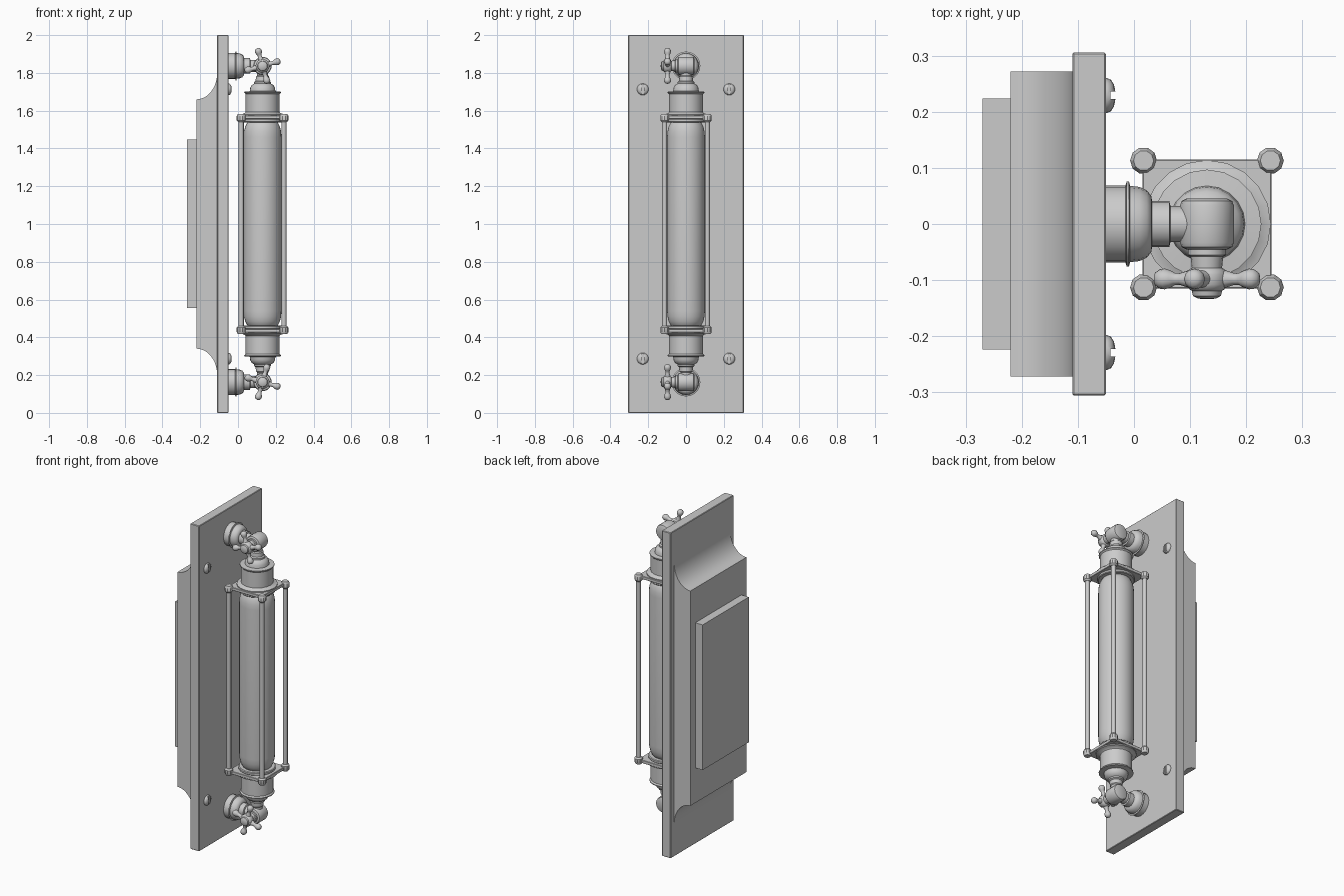
import bpy, bmesh, math
from mathutils import Matrix, Vector

if "Cube" in bpy.data.objects:
    bpy.data.objects.remove(bpy.data.objects["Cube"])

LX, VZ = 0.13, 1.837          # lamp axis x, valve height
TO_X = Matrix.Rotation(math.pi / 2, 4, 'Y')
TO_FRONT = Matrix.Rotation(math.pi / 2, 4, 'X')


def finish(name, bm, mirror=(), smooth=None):
    """Origins sit at mid height so mirroring makes the lower half."""
    bmesh.ops.remove_doubles(bm, verts=bm.verts, dist=1e-5)
    bmesh.ops.recalc_face_normals(bm, faces=bm.faces)
    bmesh.ops.translate(bm, verts=bm.verts, vec=(0, 0, -1))
    me = bpy.data.meshes.new(name)
    bm.to_mesh(me)
    bm.free()
    ob = bpy.data.objects.new(name, me)
    bpy.context.collection.objects.link(ob)
    ob.location.z = 1
    if smooth:
        bpy.ops.object.select_all(action='DESELECT')
        ob.select_set(True)
        bpy.context.view_layer.objects.active = ob
        bpy.ops.object.shade_smooth_by_angle(angle=math.radians(smooth))
    if mirror:
        m = ob.modifiers.new("mirror", 'MIRROR')
        m.use_axis = ['X' in mirror, 'Y' in mirror, 'Z' in mirror]
        m.use_mirror_merge = False
    return ob


def lathe(bm, profile, origin, rot=Matrix.Identity(4), n=16):
    mat = Matrix.Translation(origin) @ rot
    rings = []
    for r, t in profile:
        ring = []
        for i in range(n):
            a = 2 * math.pi * i / n
            ring.append(bm.verts.new(mat @ Vector((max(r, 1e-7) * math.cos(a), max(r, 1e-7) * math.sin(a), t))))
        rings.append(ring)
    for a, b in zip(rings, rings[1:]):
        for i in range(n):
            j = (i + 1) % n
            bm.faces.new((a[i], a[j], b[j], b[i]))


def turned(name, profile, origin, rot=Matrix.Identity(4), n=16, mirror="Z", smooth=40):
    bm = bmesh.new()
    lathe(bm, profile, origin, rot, n)
    return finish(name, bm, mirror, smooth)


def box(name, lo, hi, bevel=0, mirror=()):
    bm = bmesh.new()
    lo, hi = Vector(lo), Vector(hi)
    bmesh.ops.create_cube(bm, size=1, matrix=Matrix.Translation((lo + hi) / 2) @ Matrix.Diagonal((*(hi - lo), 1)))
    if bevel:
        bmesh.ops.bevel(bm, geom=bm.edges[:], offset=bevel, segments=1, affect='EDGES')
    return finish(name, bm, mirror)


# wall plate and raised rear panel
box("wall_plate", (-0.11, -0.306, 0), (-0.05, 0.306, 2), 0.003)
box("rear_panel", (-0.27, -0.224, 0.555), (-0.219, 0.224, 1.447))

# rear block with coved ends
bm = bmesh.new()
arc = [(-0.22 + 0.11 * math.cos(t), 1.80 - 0.14 * math.sin(t)) for t in [math.pi / 2 * i / 12 for i in range(13)]]
outline = arc + [(x, 2 - z) for x, z in reversed(arc)]
face = bm.faces.new([bm.verts.new((x, -0.272, z)) for x, z in outline])
ext = bmesh.ops.extrude_face_region(bm, geom=[face], use_keep_orig=True)
bmesh.ops.translate(bm, verts=[v for v in ext["geom"] if isinstance(v, bmesh.types.BMVert)], vec=(0, 0.544, 0))
finish("rear_coved_block", bm, smooth=30)

# slotted plate screws
cutter = box("screw_slot_cutter", (-0.042, 0.223, 1.66), (-0.02, 0.236, 1.77))
cutter.hide_render = True
cutter.hide_viewport = True
screw = turned("plate_screws", [(0, -0.005), (0.031, -0.005), (0.031, 0.002), (0.028, 0.009),
                                (0.020, 0.014), (0.010, 0.0165), (0, 0.017)],
               (-0.05, 0.229, 1.713), TO_X, 16, "")
cut = screw.modifiers.new("slot", 'BOOLEAN')
cut.operation, cut.object, cut.solver = 'DIFFERENCE', cutter, 'EXACT'
mir = screw.modifiers.new("mirror", 'MIRROR')
mir.use_axis = [False, True, True]
mir.use_mirror_merge = False

# glass tube
top = [(0.1, 1.46), (0.098, 1.49), (0.092, 1.515), (0.082, 1.535), (0.066, 1.55), (0.066, 1.58), (0, 1.58)]
turned("glass_tube", [(r, 2 - z) for r, z in reversed(top)] + top, (LX, 0, 0), n=32, mirror="")

# cage: square plate, ring, rods and corner knobs
box("cage_end_plate", (LX - 0.115, -0.115, 1.556), (LX + 0.115, 0.115, 1.575), 0.002, "Z")
turned("cage_ring", [(0, 1.538), (0.1, 1.538), (0.104, 1.542), (0.104, 1.552), (0.1, 1.556), (0, 1.556)], (LX, 0, 0), n=24)
rods, knobs = bmesh.new(), bmesh.new()
for sx in (-1, 1):
    for sy in (-1, 1):
        o = (LX + sx * 0.113, sy * 0.113, 0)
        lathe(rods, [(0, 0.43), (0.0135, 0.43), (0.0135, 1.57), (0, 1.57)], o, n=10)
        lathe(knobs, [(0, 1.54), (0.017, 1.54), (0.024, 1.549), (0.024, 1.572), (0.018, 1.582), (0, 1.582)], o, n=10)
finish("cage_rods", rods, smooth=50)
finish("cage_corner_knobs", knobs, "Z", 30)

# socket with lip, stepped dome and neck
turned("lamp_socket", [(0, 1.575), (0.114, 1.575), (0.114, 1.581), (0.096, 1.586), (0.09, 1.592), (0.09, 1.688),
                       (0.097, 1.695), (0.097, 1.70), (0.068, 1.703), (0.066, 1.72), (0.058, 1.735), (0.045, 1.743),
                       (0.045, 1.752), (0.037, 1.757), (0.035, 1.78), (0.03, 1.785), (0.03, 1.837), (0, 1.837)],
       (LX, 0, 0), n=20, smooth=35)

# wall flange and pipe
turned("wall_flange", [(0, -0.055), (0.069, -0.055), (0.069, -0.015), (0.076, -0.013), (0.076, -0.009), (0.068, -0.007),
                       (0.066, 0.01), (0.06, 0.023), (0.05, 0.031), (0.041, 0.032), (0.041, 0.063), (0.032, 0.065),
                       (0.031, 0.13), (0, 0.13)], (0, 0, VZ), TO_X, 20, smooth=35)

# valve body, stem and hub
turned("valve_body", [(0, -0.045), (0.037, -0.045), (0.045, -0.041), (0.048, -0.033), (0.048, 0.033),
                      (0.045, 0.041), (0.037, 0.045), (0, 0.045)], (LX, 0, VZ), TO_FRONT, 20)
turned("valve_stem_and_hub", [(0, 0.03), (0.034, 0.03), (0.034, 0.055), (0.029, 0.058), (0.027, 0.078), (0.034, 0.083),
                              (0.037, 0.09), (0.037, 0.108), (0.032, 0.116), (0.027, 0.119), (0.025, 0.128),
                              (0.016, 0.133), (0, 0.134)], (LX, 0, VZ), TO_FRONT, 16)

# cross handle arms with ball ends
bm = bmesh.new()
for k in range(4):
    turn = Matrix.Rotation(math.radians(-16 + 90 * k), 4, 'Y')
    lathe(bm, [(0, 0.01), (0.018, 0.02), (0.015, 0.036), (0.0105, 0.05), (0.011, 0.06), (0.015, 0.067), (0.0185, 0.078),
               (0.0175, 0.087), (0.012, 0.095), (0, 0.0985)], (LX, -0.098, VZ), turn, 12)
finish("cross_handle_arms", bm, "Z", 50)
